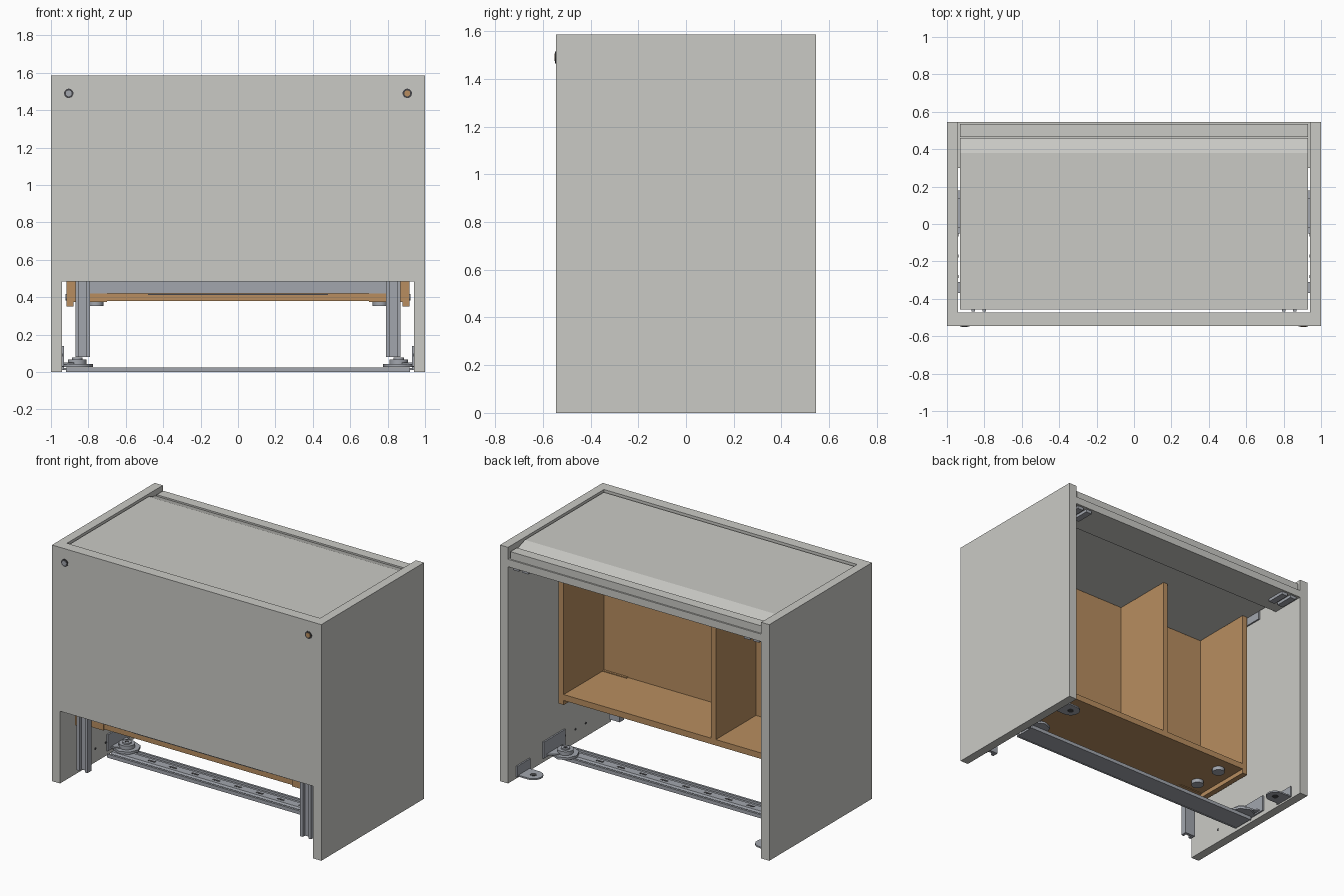
import bpy, bmesh, math
from mathutils import Vector

if "Cube" in bpy.data.objects:
    bpy.data.objects.remove(bpy.data.objects["Cube"])


def material(name, rgb):
    m = bpy.data.materials.new(name)
    m.diffuse_color = (*rgb, 1)
    m.use_nodes = True
    m.node_tree.nodes["Principled BSDF"].inputs["Base Color"].default_value = m.diffuse_color
    return m


GREY = material("grey_laminate", (0.59, 0.59, 0.56))
WOOD = material("wood", (0.48, 0.27, 0.115))
METAL = material("steel", (0.36, 0.38, 0.42))
DARK = material("dark_holes", (0.06, 0.06, 0.065))


def finish(name, bm, mat):
    bmesh.ops.recalc_face_normals(bm, faces=bm.faces)
    me = bpy.data.meshes.new(name)
    bm.to_mesh(me)
    bm.free()
    ob = bpy.data.objects.new(name, me)
    bpy.context.collection.objects.link(ob)
    me.materials.append(mat)
    return ob


def box(name, x, y, z, mat):
    """Box from (min, max) ranges."""
    bm = bmesh.new()
    bmesh.ops.create_cube(bm, size=1)
    for v in bm.verts:
        v.co = Vector([(a + b) / 2 + c * (b - a) for c, (a, b) in zip(v.co, (x, y, z))])
    return finish(name, bm, mat)


def extrude(name, pts, axis, lo, hi, mat):
    """Extrude a 2D profile along an axis: 'x' takes (y, z), 'z' takes (x, y)."""
    bm = bmesh.new()
    put = (lambda p, h: (h, p[0], p[1])) if axis == 'x' else (lambda p, h: (p[0], p[1], h))
    f = bm.faces.new([bm.verts.new(put(p, lo)) for p in pts])
    r = bmesh.ops.extrude_face_region(bm, geom=[f])
    d = Vector(put((0, 0), hi - lo))
    for v in r['geom']:
        if isinstance(v, bmesh.types.BMVert):
            v.co += d
    return finish(name, bm, mat)


def disc(name, loc, r, depth, mat, axis='z', sides=24):
    bm = bmesh.new()
    bmesh.ops.create_cone(bm, cap_ends=True, segments=sides, radius1=r, radius2=r, depth=depth)
    ob = finish(name, bm, mat)
    ob.location = loc
    ob.rotation_euler = {'z': (0, 0, 0), 'y': (math.pi / 2, 0, 0), 'x': (0, math.pi / 2, 0)}[axis]
    for p in ob.data.polygons:
        p.use_smooth = len(p.vertices) == 4
    return ob


def mx(s, a, b):
    """Mirror an x range to side s."""
    return (a, b) if s > 0 else (-b, -a)


# Carcass: front panel, lid with sloped back edge, back rails
box("front_panel", (-.94, .94), (-.545, -.472), (.485, 1.585), GREY)
extrude("lid", [(-.457, 1.525), (.46, 1.525), (.46, 1.548), (.38, 1.575), (-.457, 1.575)],
        'x', -.93, .93, GREY)
box("back_rail_lower", (-.94, .94), (.30, .545), (1.455, 1.505), GREY)
box("back_rail_upper", (-.93, .93), (.466, .535), (1.505, 1.555), GREY)

# Wooden insert: floor, back, divider
box("insert_floor", (-.88, .88), (-.42, .04), (.38, .42), WOOD)
box("insert_back", (-.88, .88), (-.42, -.385), (.42, 1.52), WOOD)
box("insert_divider", (-.25, -.215), (-.385, .04), (.42, 1.52), WOOD)
box("insert_front_seam", (-.48, .48), (-.422, -.42), (.412, .418), DARK)
box("front_steel_strip", (-.80, .80), (-.432, -.422), (.42, .60), METAL)

# Floor rail: hat section with slots on top
extrude("floor_rail", [(-.075, 0), (-.075, .024), (-.06, .024), (-.06, .01), (-.035, .01),
                       (-.028, .022), (.028, .022), (.035, .01), (.06, .01), (.06, .024),
                       (.075, .024), (.075, 0), (.068, 0), (.068, .004), (-.068, .004), (-.068, 0)],
        'x', -.92, .92, METAL)
for i in range(9):
    c = -.64 + i * .16
    box("rail_slot", (c - .025, c + .025), (-.008, .008), (.021, .0235), DARK)

for s in (-1, 1):
    side = "right" if s > 0 else "left"
    # Outer side panel and insert side
    box(side + "_side_panel", mx(s, .94, 1), (-.545, .545), (0, 1.585), GREY)
    box(side + "_insert_side", mx(s, .88, .918), (-.42, .04), (.35, 1.52), WOOD)
    box(side + "_wood_cleat", mx(s, .70, .88), (-.428, -.37), (.375, .425), WOOD)
    disc(side + "_insert_screw", (s * .917, -.19, .40), .018, .012, METAL, 'x')

    # Cam fittings in the front panel
    disc(side + "_cam_ring", (s * .905, -.546, 1.49), .025, .004, DARK, 'y')
    disc(side + "_cam_core", (s * .905, -.548, 1.49), .016, .004, METAL if s < 0 else WOOD, 'y')

    # U-section posts behind the front panel
    extrude(side + "_post", [(s * x, y) for x, y in
                             ((.79, -.468), (.81, -.468), (.81, -.445), (.85, -.445), (.85, -.468),
                              (.87, -.468), (.87, -.425), (.79, -.425))], 'z', .08, 1.3, METAL)

    # Pucks under the insert
    for y in (-.06, -.27):
        disc(side + "_puck", (s * .76, y, .365), .04, .025, METAL)
        disc(side + "_puck_stem", (s * .76, y, .379), .022, .006, METAL)

    # Pivot hub at the end of the floor rail
    disc(side + "_hub_plate", (s * .86, .05, .035), .085, .016, METAL, sides=8)
    disc(side + "_hub_drum", (s * .86, .05, .055), .05, .026, METAL)
    disc(side + "_hub_cap", (s * .86, .05, .071), .028, .012, METAL)
    disc(side + "_hub_hole", (s * .86, .05, .0775), .012, .003, DARK)
    box(side + "_hub_wall_plate", mx(s, .93, .94), (-.05, .18), (.03, .14), METAL)
    extrude(side + "_hub_arm", [(s * x, y) for x, y in
                                ((.935, -.02), (.935, .15), (.88, .12), (.84, .05), (.88, .0))],
            'z', .04, .05, METAL)

    # Corner bracket with a rounded tab
    arc = [(s * (.86 - .06 * math.sin(a)), .39 + .06 * math.cos(a))
           for a in [math.pi * k / 10 for k in range(11)]]
    extrude(side + "_bracket_tab", [(s * .935, .45)] + arc + [(s * .935, .33)],
            'z', .012, .022, METAL)
    box(side + "_bracket_wall", mx(s, .93, .94), (.32, .46), (.012, .085), METAL)
    disc(side + "_bracket_hole", (s * .86, .39, .017), .02, .014, DARK)

    # Drilled holes on the inner side face
    for y in (-.06, -.17, -.28):
        disc(side + "_drill_hole", (s * .9395, y, .09), .008, .003, DARK, 'x', 12)

    # Lid hinges: plates below the back rail and in the side gap
    for x in (.80, .87):
        box(side + "_rail_hinge", mx(s, x, x + .045), (.40, .53), (1.435, 1.455), METAL)
    box(side + "_lid_pivot", mx(s, .93, .94), (-.02, .14), (1.47, 1.54), METAL)
    box(side + "_lid_latch", mx(s, .93, .94), (-.37, -.31), (1.49, 1.54), METAL)
